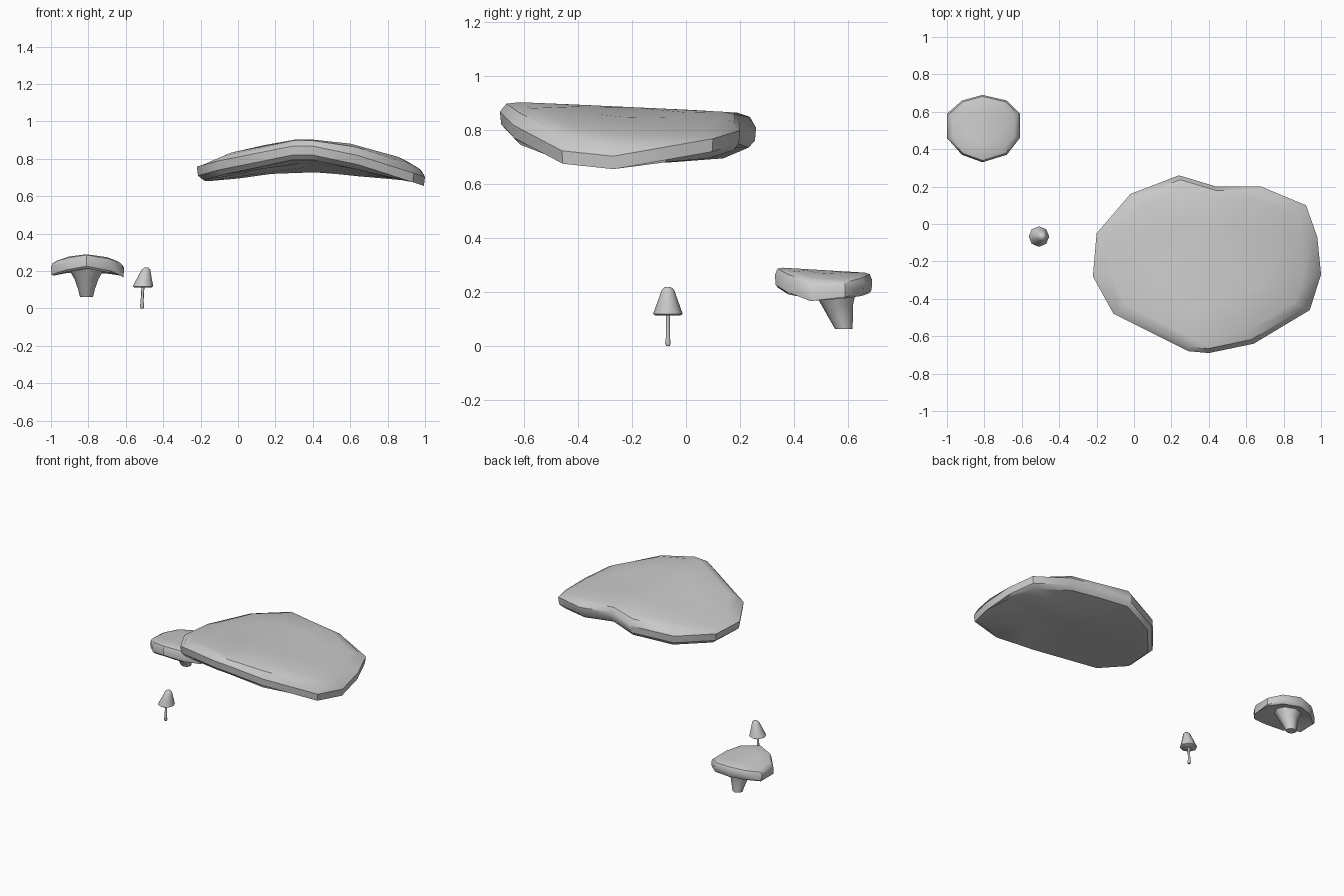
import bpy, bmesh, math

if "Cube" in bpy.data.objects:
    bpy.data.objects.remove(bpy.data.objects["Cube"])


def finish(name, rings, angle, cap_ends=False):
    """Loft closed rings of points; single-point rings become fans."""
    bm = bmesh.new()
    vr = [[bm.verts.new(p) for p in r] for r in rings]
    for a, b in zip(vr, vr[1:]):
        n = max(len(a), len(b))
        for i in range(n):
            j = (i + 1) % n
            if len(a) == 1:
                bm.faces.new((a[0], b[j], b[i]))
            elif len(b) == 1:
                bm.faces.new((a[i], a[j], b[0]))
            else:
                bm.faces.new((a[i], a[j], b[j], b[i]))
    if cap_ends:
        bm.faces.new(vr[0])
        bm.faces.new(vr[-1])
    bmesh.ops.recalc_face_normals(bm, faces=bm.faces)
    me = bpy.data.meshes.new(name)
    bm.to_mesh(me)
    bm.free()
    ob = bpy.data.objects.new(name, me)
    bpy.context.collection.objects.link(ob)
    bpy.ops.object.select_all(action='DESELECT')
    ob.select_set(True)
    bpy.context.view_layer.objects.active = ob
    bpy.ops.object.shade_smooth_by_angle(angle=math.radians(angle))
    return ob


def bracket(name, rim, centre, top, lip, under, half):
    """Arched cap: rim outline with heights, top surface and hollow underside."""
    cx, cy = centre

    def ring(s, zf):
        out = []
        for x, y, z in rim:
            px, py = cx + (x - cx) * s, cy + (y - cy) * s
            out.append((px, py, zf(px, py, z)))
        return out

    return finish(name, [
        [(cx, cy, under(cx, cy))],
        ring(0.5, lambda x, y, z: under(x, y)),
        ring(0.94, lambda x, y, z: lip(y, z)),
        ring(0.99, lambda x, y, z: z - half),
        ring(1.0, lambda x, y, z: z + half * 0.6),
        ring(0.95, lambda x, y, z: 0.3 * z + 0.3 * half + 0.7 * top(x, y)),
        ring(0.85, lambda x, y, z: top(x, y)),
        ring(0.5, lambda x, y, z: top(x, y)),
        [(cx, cy, top(cx, cy))]], 35)


def lathe(name, profile, sides):
    """Profile of (centre x, centre y, z, radius x, radius y)."""
    rings = []
    for x, y, z, rx, ry in profile:
        rings.append([(x + rx * math.cos(math.tau * i / sides),
                       y + ry * math.sin(math.tau * i / sides), z)
                      for i in range(sides)])
    return finish(name, rings, 62, True)


# Large bracket cap
big_rim = [(-0.22, -0.28, .74), (-0.20, -0.05, .735), (-0.02, 0.16, .75),
           (0.24, 0.26, .79), (0.44, 0.20, .81), (0.68, 0.20, .78),
           (0.92, 0.10, .75), (0.98, -0.07, .72), (1.0, -0.27, .685),
           (0.94, -0.46, .705), (0.64, -0.64, .80), (0.40, -0.69, .85),
           (0.29, -0.68, .85), (-0.11, -0.48, .77)]


def big_top(x, y):
    d = x - 0.35
    return 0.903 - (0.33 if d > 0 else 0.42) * d * d - 0.045 * (y + 0.6)


bracket("large_cap", big_rim, (0.38, -0.2), big_top,
        lambda y, z: max(z - 0.055, 0.68),
        lambda x, y: big_top(x, y) - 0.12 - 0.09 * max(0, y + 0.3), 0.03)

# Medium cap
mid_rim = [(-0.81, 0.69, .23), (-0.68, 0.66, .22), (-0.61, 0.59, .205),
           (-0.61, 0.46, .19), (-0.68, 0.37, .225), (-0.81, 0.33, .25),
           (-0.92, 0.37, .23), (-1.0, 0.46, .205), (-1.0, 0.59, .21),
           (-0.92, 0.66, .225)]
bracket("medium_cap", mid_rim, (-0.81, 0.52),
        lambda x, y: 0.287 - 1.1 * (x + 0.81) ** 2 - 0.06 * (y - 0.4),
        lambda y, z: max(z - 0.035, 0.175),
        lambda x, y: 0.21 - 0.6 * (x + 0.81) ** 2, 0.024)

# Medium stem, tapering towards the back
lathe("medium_stem", [(-0.81, 0.585, 0.062, 0.035, 0.032),
                      (-0.81, 0.575, 0.10, 0.044, 0.044),
                      (-0.81, 0.56, 0.155, 0.063, 0.06),
                      (-0.81, 0.55, 0.22, 0.1, 0.085)], 8)

# Small cap and thin stem
lathe("small_cap", [(-0.508, -0.067, 0.113, 0.047, 0.047),
                    (-0.508, -0.067, 0.118, 0.055, 0.055),
                    (-0.500, -0.067, 0.165, 0.038, 0.038),
                    (-0.492, -0.067, 0.207, 0.023, 0.023),
                    (-0.491, -0.067, 0.218, 0.011, 0.011)], 8)
lathe("small_stem", [(-0.513, -0.067, 0.0, 0.008, 0.008),
                     (-0.513, -0.067, 0.010, 0.012, 0.012),
                     (-0.513, -0.067, 0.035, 0.008, 0.008),
                     (-0.508, -0.067, 0.12, 0.008, 0.008)], 6)
